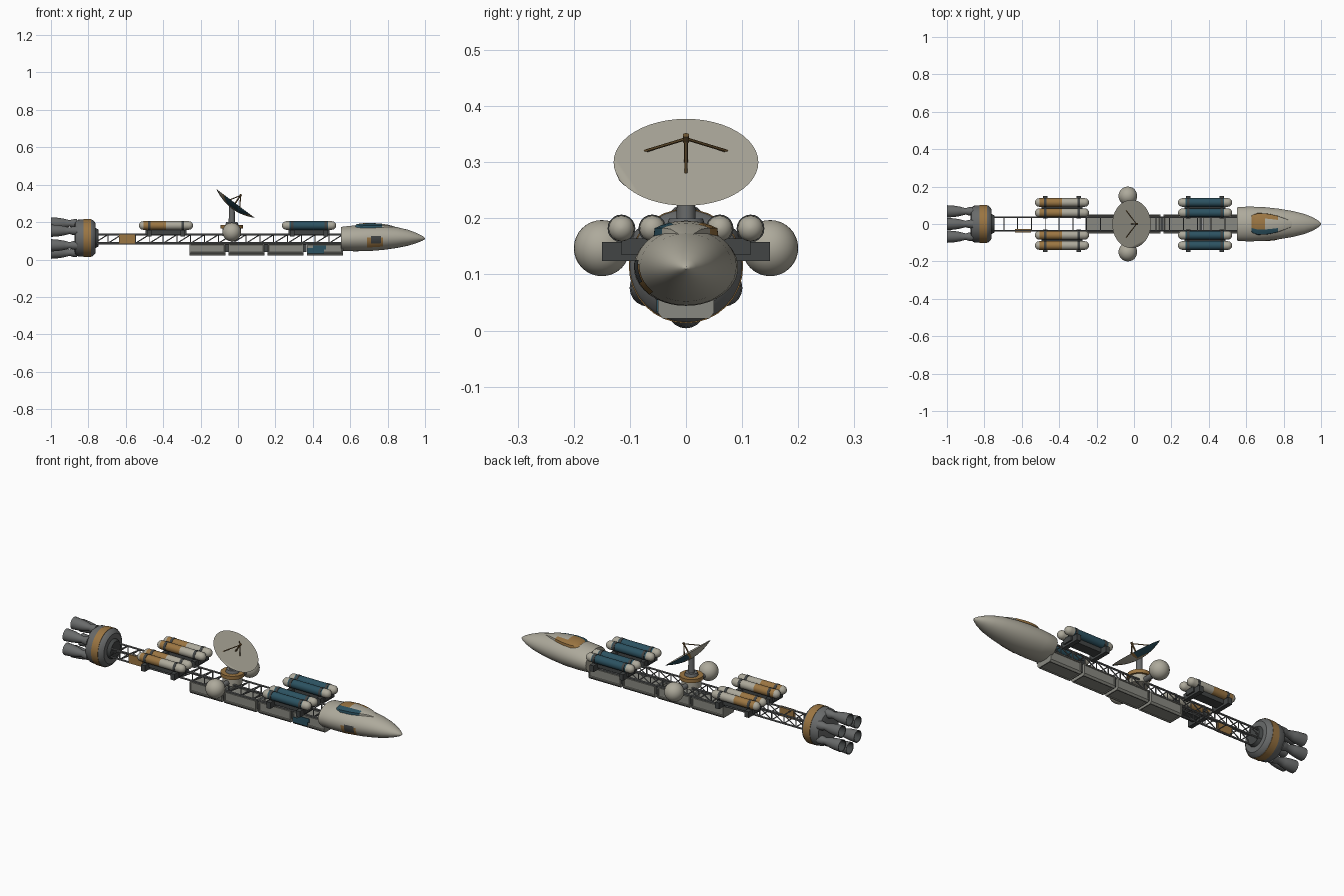
import bpy, bmesh, math
from mathutils import Vector, Matrix

if "Cube" in bpy.data.objects:
    bpy.data.objects.remove(bpy.data.objects["Cube"])

def mat(name, c):
    m = bpy.data.materials.new(name)
    m.diffuse_color = (*c, 1)
    m.use_nodes = True
    m.node_tree.nodes["Principled BSDF"].inputs["Base Color"].default_value = m.diffuse_color
    return m

BEIGE = mat("bone_white", (.42, .40, .33))
GREY = mat("container_grey", (.25, .25, .22))
METAL = mat("dull_metal", (.14, .145, .145))
DARK = mat("dark_metal", (.055, .06, .06))
GOLD = mat("ochre_paint", (.33, .18, .055))
BLUE = mat("petrol_blue", (.025, .085, .12))
BRONZE = mat("bronze_strut", (.17, .10, .035))

def finish(bm, name, mats, smooth=True, angle=35):
    bmesh.ops.recalc_face_normals(bm, faces=bm.faces)
    me = bpy.data.meshes.new(name)
    bm.to_mesh(me)
    bm.free()
    for m in mats:
        me.materials.append(m)
    ob = bpy.data.objects.new(name, me)
    bpy.context.collection.objects.link(ob)
    if smooth:
        bpy.context.view_layer.objects.active = ob
        ob.select_set(True)
        bpy.ops.object.shade_smooth_by_angle(angle=math.radians(angle))
        ob.select_set(False)
    return ob

def loft(bm, rings, mats=None, close=True):
    """Skin a list of point rings; one material index per span."""
    vs = [[bm.verts.new(p) for p in r] for r in rings]
    n = len(vs[0])
    for i, (a, b) in enumerate(zip(vs, vs[1:])):
        for k in range(n):
            f = bm.faces.new((a[k], a[(k + 1) % n], b[(k + 1) % n], b[k]))
            f.material_index = mats[i] if mats else 0
    if close:
        bm.faces.new(vs[0][::-1])
        bm.faces.new(vs[-1])

def lathe(name, prof, y, z, mats, idx=None, n=24, close=True):
    """Turn an (x, radius) profile around the x direction."""
    bm = bmesh.new()
    loft(bm, [[(x, y + r * math.cos(2 * math.pi * k / n), z + r * math.sin(2 * math.pi * k / n))
               for k in range(n)] for x, r in prof], idx, close)
    return finish(bm, name, mats)

def box(bm, x0, x1, y0, y1, z0, z1):
    m = Matrix.Translation(((x0 + x1) / 2, (y0 + y1) / 2, (z0 + z1) / 2)) @ \
        Matrix.Diagonal((x1 - x0, abs(y1 - y0), z1 - z0, 1))
    return bmesh.ops.create_cube(bm, size=1, matrix=m)

def rod(bm, a, b, r, n=6):
    a, b = Vector(a), Vector(b)
    d = b - a
    m = Matrix.Translation((a + b) / 2) @ d.to_track_quat('Z', 'Y').to_matrix().to_4x4()
    bmesh.ops.create_cone(bm, cap_ends=True, segments=n, radius1=r, radius2=r, depth=d.length, matrix=m)

# lattice spine
bm = bmesh.new()
Y, Z0, Z1, N = .036, .087, .133, 18
X0, X1 = -.77, .56
xs = [X0 + (X1 - X0) * i / N for i in range(N + 1)]
for y in (-Y, Y):
    for z in (Z0, Z1):
        rod(bm, (X0, y, z), (X1, y, z), .0055)
for i, x in enumerate(xs):
    for s in (-Y, Y):
        rod(bm, (x, s, Z0), (x, s, Z1), .003)
        if i < N:
            rod(bm, (x, s, Z0), (xs[i + 1], s, Z1), .003)
    for z in (Z0, Z1):
        rod(bm, (x, -Y, z), (x, Y, z), .003)
finish(bm, "lattice_spine", [METAL])

# side panel on the spine
bm = bmesh.new()
box(bm, -.635, -.55, -.046, -.028, .087, .135)
finish(bm, "side_panel", [GOLD], False)

# engine block and nozzles
CZ = .115
lathe("engine_block", [(-.875, .07), (-.87, .088), (-.855, .098), (-.825, .1), (-.825, .102), (-.785, .102),
                       (-.785, .1), (-.775, .096), (-.762, .08)], 0, CZ, [METAL, GOLD],
      [0, 0, 0, 1, 1, 1, 0, 0], 32)
lathe("engine_collar", [(-.765, .055), (-.745, .045)], 0, CZ, [DARK])
for k in range(6):
    a = math.radians(30 + 60 * k)
    lathe("nozzle", [(-.86, .024), (-.885, .022), (-.90, .017), (-.93, .025), (-.96, .030), (-1.0, .033),
                     (-.999, .029), (-.96, .026), (-.92, .010)],
          .078 * math.cos(a), CZ + .078 * math.sin(a), [METAL, DARK], [0] * 6 + [1] * 2, 20)

# cargo containers under the spine, with recessed side panels
prof = [(-.042, .022), (.042, .022), (.05, .032), (.05, .086), (-.05, .086), (-.05, .032)]
for i, x0 in enumerate((-.26, -.052, .158, .368)):
    x1 = x0 + .193
    bm = bmesh.new()
    loft(bm, [[(x, y, z) for y, z in prof] for x in (x0, x1)])
    bmesh.ops.recalc_face_normals(bm, faces=bm.faces)
    sides = [f for f in bm.faces if abs(f.normal.y) > .95 or abs(f.normal.z) > .95]
    bmesh.ops.inset_individual(bm, faces=sides, thickness=.008, depth=0)
    bmesh.ops.inset_individual(bm, faces=sides, thickness=.002, depth=-.004)
    finish(bm, "cargo_container", [GREY], False)
bm = bmesh.new()
box(bm, .372, .46, -.0525, -.049, .033, .062)
box(bm, .40, .47, -.0525, -.049, .055, .076)
finish(bm, "container_paint_patch", [BLUE], False)
bm = bmesh.new()
for x in (-.0595, .1495, .3595):
    box(bm, x - .008, x + .008, -.035, .035, .04, .086)
finish(bm, "container_couplers", [DARK], False)

# tank clusters on cradles
def tank(x0, x1, p0, p1, y, paint):
    r = .023
    arc = [(r * (1 - math.cos(t)), r * math.sin(t)) for t in (.12, .5, .9, 1.25, math.pi / 2)]
    pts = [(x0 + d, q) for d, q in arc] + [(p0, r), (p1, r)] + [(x1 - d, q) for d, q in arc[::-1]]
    lathe("tank", pts, y, .182, [BEIGE, paint], [0] * 5 + [1] + [0] * 5)

for x0, x1, p0, p1, paint in ((-.53, -.24, -.505, -.385, GOLD), (.235, .525, .275, .482, BLUE)):
    bm = bmesh.new()
    for s in (-1, 1):
        tank(x0, x1, p0, p1, s * .06, paint)
        tank(x0, x1, p0, p1, s * .115, paint)
        box(bm, x0 + .035, x1 - .035, s * .06, s * .115, .135, .164)
        for c in (x0 + .055, x1 - .055):
            box(bm, c - .012, c + .012, s * .03, s * .15, .124, .158)
            for y in (.06, .115):
                rod(bm, (c - .007, s * y, .182), (c + .007, s * y, .182), .0248, 20)
    finish(bm, "tank_cradle", [DARK])

# spherical tanks and their arm
for s in (-1, 1):
    bm = bmesh.new()
    bmesh.ops.create_uvsphere(bm, u_segments=28, v_segments=16, radius=.05,
                              matrix=Matrix.Translation((-.033, s * .15, .147)))
    finish(bm, "sphere_tank", [BEIGE])
bm = bmesh.new()
rod(bm, (-.033, -.12, .14), (-.033, .12, .14), .014, 12)
finish(bm, "sphere_arm", [METAL])

# dish turret: drum, painted ring, mast
def drum(name, r0, r1, z0, z1, m, n=28):
    bm = bmesh.new()
    bmesh.ops.create_cone(bm, cap_ends=True, segments=n, radius1=r0, radius2=r1, depth=z1 - z0,
                          matrix=Matrix.Translation((-.033, 0, (z0 + z1) / 2)))
    finish(bm, name, [m])
drum("turret_drum", .05, .05, .125, .165, BEIGE)
drum("turret_ring", .06, .06, .165, .185, GOLD)
drum("turret_cap", .035, .03, .185, .20, METAL)
drum("mast", .017, .015, .195, .285, METAL, 16)

# dish: a shallow bowl tilted forward, painted by sector
C, U, V, W = Vector((-.013, 0, .3)), Vector((0, 1, 0)), Vector((-.8, 0, .6)), Vector((.6, 0, .8))
R, DEEP, NS = .129, .034, 48
def on_dish(r, a):
    return C + U * r * math.cos(a) + V * r * math.sin(a) + W * DEEP * ((r / R) ** 2 - 1)
bm = bmesh.new()
radii = [R * t for t in (.04, .15, .28, .36, .43, .55, .7, .85, 1)]
loft(bm, [[on_dish(r, 2 * math.pi * k / NS) for k in range(NS)] for r in radii])
cut = []
for f in bm.faces:
    d = f.calc_center_median() - C
    u, v = d.dot(U), d.dot(V)
    r, a = math.hypot(u, v), math.degrees(math.atan2(v, abs(u)))
    if -62 < a < 45 and r > .045:
        f.material_index = 2 if r < .055 or a > 39 or a < -56 else 1
    if u < -.08 and -28 < math.degrees(math.atan2(v, -u)) < -12 and r > .108:
        cut.append(f)
bmesh.ops.delete(bm, geom=cut, context='FACES')
dish = finish(bm, "dish", [BEIGE, BLUE, GOLD], angle=50)
mod = dish.modifiers.new("thickness", 'SOLIDIFY')
mod.thickness = .003

# feed struts and horn
bm = bmesh.new()
tip = Vector((.013, 0, .342))
for a in (25, 155, 270):
    rod(bm, on_dish(.1 if a < 200 else .05, math.radians(a)), tip, .0028)
rod(bm, on_dish(0, 0), tip, .004)
rod(bm, tip - W * .006, tip + W * .008, .006, 10)
finish(bm, "feed_struts", [BRONZE])

# command hull: ellipse sections along x
st = [(.55, .088, .05, .172), (.56, .091, .047, .176), (.62, .093, .044, .182), (.70, .09, .045, .185),
      (.78, .081, .052, .181), (.85, .069, .062, .173), (.91, .054, .074, .159), (.955, .036, .088, .142),
      (.985, .018, .1, .127), (.997, .008, .107, .118), (1, .003, .11, .114)]
def section(x):
    for a, b in zip(st, st[1:]):
        if a[0] <= x <= b[0]:
            t = (x - a[0]) / (b[0] - a[0])
            return [p + (q - p) * t for p, q in zip(a[1:], b[1:])]
def on_hull(x, a, lift=0):
    w, lo, hi = section(x)
    return Vector((x, (w + lift) * math.cos(a), (lo + hi) / 2 + ((hi - lo) / 2 + lift) * math.sin(a)))
bm = bmesh.new()
loft(bm, [[on_hull(s[0], 2 * math.pi * k / 40) for k in range(40)] for s in st])
finish(bm, "command_hull", [BEIGE])

# raised dorsal fairing with worn paint at the rear and on one flank
bm = bmesh.new()
rings = []
for x, span, lift in ((.625, 30, -.002), (.635, 34, .007), (.66, 42, .010), (.70, 42, .011), (.73, 40, .011),
                      (.77, 34, .010), (.81, 24, .007), (.86, 8, -.002)):
    angs = [math.radians(90 - span + 2 * span * k / 10) for k in range(11)]
    rings.append([on_hull(x, a, lift if 0 < k < 10 else -.004) for k, a in enumerate(angs)])
loft(bm, rings)
for f in bm.faces:
    c = f.calc_center_median()
    if c.y < -.025 and c.x < .77:
        f.material_index = 1
    elif c.x < .70 or (c.x < .78 and abs(c.y) > .03):
        f.material_index = 2
finish(bm, "dorsal_fairing", [BEIGE, BLUE, GOLD])

# worn patch and hatch on the hull flank
def patch(name, x0, x1, a0, a1, lift, m):
    bm = bmesh.new()
    P = [[on_hull(x0 + (x1 - x0) * i / 4, math.radians(a0 + (a1 - a0) * j / 5), lift) for j in range(6)]
         for i in range(5)]
    vs = [[bm.verts.new(p) for p in r] for r in P]
    for i in range(4):
        for j in range(5):
            bm.faces.new((vs[i][j], vs[i + 1][j], vs[i + 1][j + 1], vs[i][j + 1]))
    finish(bm, name, [m])
patch("flank_paint", .69, .775, 178, 225, .0015, GOLD)
patch("flank_hatch", .71, .765, 172, 205, .003, DARK)
